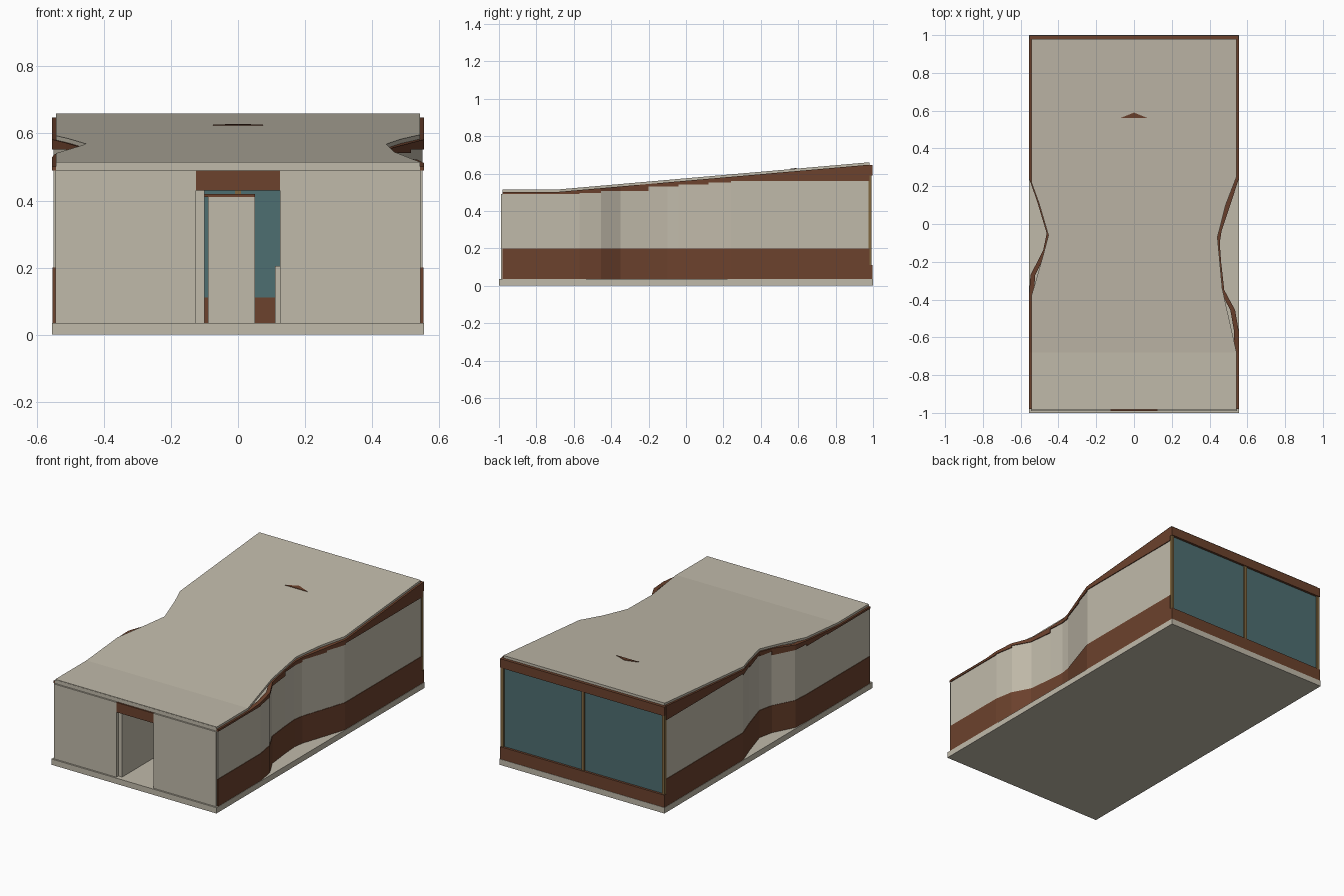
import bpy, bmesh

if "Cube" in bpy.data.objects:
    bpy.data.objects.remove(bpy.data.objects["Cube"])


def material(name, rgb):
    m = bpy.data.materials.new(name)
    m.diffuse_color = (*rgb, 1)
    m.use_nodes = True
    m.node_tree.nodes["Principled BSDF"].inputs["Base Color"].default_value = m.diffuse_color
    return m


PLASTER = material("warm_plaster", (0.53, 0.49, 0.40))
WOOD = material("dark_wood", (0.15, 0.054, 0.026))
GLASS = material("teal_glass", (0.076, 0.156, 0.165))
FRAME = material("tan_frame", (0.22, 0.14, 0.053))


def finish(name, bm, mat):
    bmesh.ops.recalc_face_normals(bm, faces=bm.faces)
    me = bpy.data.meshes.new(name)
    bm.to_mesh(me)
    bm.free()
    me.materials.append(mat)
    ob = bpy.data.objects.new(name, me)
    bpy.context.collection.objects.link(ob)
    return ob


def loft(bm, rings):
    """Skin rectangular rings (y, x0, x1, z0, z1) along y and cap the ends."""
    vs = [[bm.verts.new(p) for p in ((x0, y, z0), (x1, y, z0), (x1, y, z1), (x0, y, z1))]
          for y, x0, x1, z0, z1 in rings]
    for a, b in zip(vs, vs[1:]):
        for i in range(4):
            j = (i + 1) % 4
            bm.faces.new((a[i], a[j], b[j], b[i]))
    bm.faces.new(vs[0])
    bm.faces.new(vs[-1])


def box(name, x0, x1, y0, y1, z0, z1, mat):
    bm = bmesh.new()
    loft(bm, [(y0, x0, x1, z0, z1), (y1, x0, x1, z0, z1)])
    return finish(name, bm, mat)


def lerp(path, y):
    for (ya, xa), (yb, xb) in zip(path, path[1:]):
        if y <= yb:
            return xa + (xb - xa) * (y - ya) / (yb - ya)
    return path[-1][1]


def roof_z(y):
    return 0.515 + 0.145 * max(0, y + 0.68) / 1.66


def panel_top(y):
    """Stepped top of the pale wall panels."""
    for limit, z in ((-0.57, 0.49), (-0.455, 0.495), (-0.2, 0.507),
                     (-0.04, 0.53), (0.12, 0.542), (0.24, 0.552)):
        if y < limit:
            return z
    return 0.56


# Floor slab
box("floor_slab", -0.555, 0.555, -1, 1, 0, 0.035, PLASTER)

# Curved side walls, given as (y, outer distance from the centre line)
right_wall = [(-0.98, 0.55), (-0.68, 0.55), (-0.57, 0.55), (-0.455, 0.53), (-0.35, 0.473),
              (-0.2, 0.456), (-0.1, 0.449), (-0.04, 0.458), (0.12, 0.511), (0.24, 0.55), (0.98, 0.55)]
left_wall = [(-0.98, 0.55), (-0.68, 0.55), (-0.57, 0.55), (-0.37, 0.55), (-0.27, 0.543),
             (-0.14, 0.476), (-0.05, 0.457), (0.12, 0.508), (0.24, 0.55), (0.98, 0.55)]


def wall_band(name, path, side, grow, low, high, mat):
    bm = bmesh.new()
    for (ya, xa), (yb, xb) in zip(path, path[1:]):
        mid = (ya + yb) / 2
        rings = []
        for y, x in ((ya, xa), (yb, xb)):
            x0, x1 = sorted((side * (x + grow), side * (x - 0.02)))
            rings.append((y, x0, x1, low(y, mid), high(y, mid)))
        loft(bm, rings)
    finish(name, bm, mat)


for label, path, side in (("right", right_wall, 1), ("left", left_wall, -1)):
    wall_band(label + "_wall_base", path, side, 0.003,
              lambda y, m: 0.035, lambda y, m: 0.2, WOOD)
    wall_band(label + "_wall_panels", path, side, 0.0,
              lambda y, m: 0.2, lambda y, m: panel_top(m), PLASTER)
    wall_band(label + "_eave_trim", path, side, 0.005,
              lambda y, m: panel_top(m), lambda y, m: max(roof_z(y) - 0.013, panel_top(m) + 0.003), WOOD)

# Roof with waisted edges, flat at the front and rising to the back
right_roof = [(-0.98, 0.543), (-0.68, 0.543), (-0.34, 0.467), (-0.07, 0.442), (0.1, 0.485), (0.25, 0.543), (0.98, 0.543)]
left_roof = [(-0.98, 0.543), (-0.38, 0.543), (-0.18, 0.485), (-0.06, 0.453), (0.11, 0.503), (0.22, 0.543), (0.98, 0.543)]
stations = sorted({y for y, _ in right_roof + left_roof})
bm = bmesh.new()
loft(bm, [(y, -lerp(left_roof, y), lerp(right_roof, y), roof_z(y) - 0.015, roof_z(y)) for y in stations])
finish("roof", bm, PLASTER)
box("front_fascia", -0.543, 0.543, -0.981, -0.965, 0.49, 0.512, PLASTER)

# Small triangular roof marker
bm = bmesh.new()
tri = [(-0.075, 0.56), (0.075, 0.56), (0, 0.59)]
lo = [bm.verts.new((x, y, roof_z(y) - 0.004)) for x, y in tri]
hi = [bm.verts.new((x, y, roof_z(y) + 0.003)) for x, y in tri]
bm.faces.new(lo)
bm.faces.new(hi)
for i in range(3):
    j = (i + 1) % 3
    bm.faces.new((lo[i], lo[j], hi[j], hi[i]))
finish("roof_marker", bm, WOOD)

# Front wall and doorway
for label, x0, x1 in (("left", -0.545, -0.125), ("right", 0.125, 0.545)):
    box("front_wall_" + label, x0, x1, -0.99, -0.97, 0.035, 0.49, PLASTER)
box("door_lintel", -0.125, 0.125, -0.99, -0.97, 0.43, 0.49, WOOD)

# Interior partitions
box("corridor_wall", -0.125, -0.1, -0.97, -0.3, 0.035, 0.43, PLASTER)
box("cross_wall", -0.09, 0.05, -0.32, -0.3, 0.035, 0.41, PLASTER)
box("cross_wall_cap", -0.1, 0.05, -0.32, -0.3, 0.41, 0.42, WOOD)
box("low_partition", 0.11, 0.125, -0.8, -0.3, 0.035, 0.205, PLASTER)

# Glazed back wall
box("back_sill", -0.553, 0.553, 0.975, 0.998, 0.035, 0.11, WOOD)
box("back_header", -0.553, 0.553, 0.975, 0.998, 0.59, 0.645, WOOD)
box("back_glass", -0.545, 0.545, 0.978, 0.984, 0.11, 0.59, GLASS)
for label, x in (("left", -0.542), ("middle", 0), ("right", 0.542)):
    box("back_post_" + label, x - 0.009, x + 0.009, 0.975, 0.993, 0.11, 0.59, FRAME)
